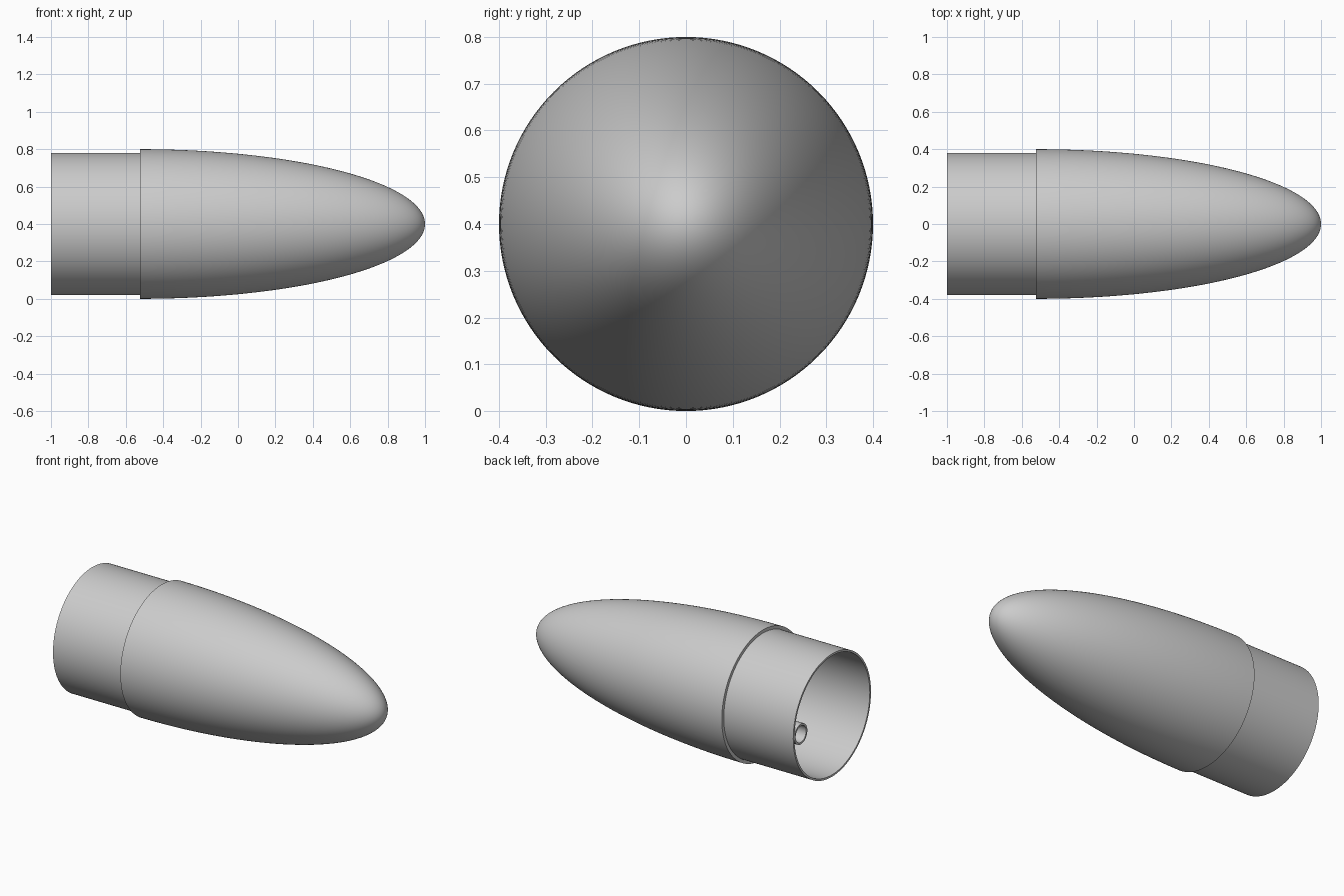
import bpy
import bmesh
import math
from mathutils import Matrix, Vector

cube = bpy.data.objects.get("Cube")
if cube:
    bpy.data.objects.remove(cube, do_unlink=True)

grey = bpy.data.materials.new("light grey")
grey.use_nodes = True
grey.diffuse_color = (0.6, 0.6, 0.6, 1)
grey.node_tree.nodes["Principled BSDF"].inputs["Base Color"].default_value = (0.6, 0.6, 0.6, 1)

AXIS_Z = 0.4
REAR, STEP, TIP = -1.0, -0.525, 1.0
NOSE_R, SHOULDER_R, WALL = 0.4, 0.38, 0.012


def revolve(name, profile, centre, closed=False, steps=128):
    """Turn a profile of (x, radius) points around the x axis."""
    bm = bmesh.new()
    verts = [bm.verts.new((x, 0, r)) for x, r in profile]
    pairs = list(zip(verts, verts[1:]))
    if closed:
        pairs.append((verts[-1], verts[0]))
    edges = [bm.edges.new(p) for p in pairs]
    bmesh.ops.spin(bm, geom=verts + edges, cent=(0, 0, 0), axis=(1, 0, 0),
                   angle=math.tau, steps=steps, use_duplicate=False)
    bmesh.ops.remove_doubles(bm, verts=bm.verts, dist=1e-5)
    bmesh.ops.recalc_face_normals(bm, faces=bm.faces)
    bmesh.ops.transform(bm, matrix=Matrix.Translation(Vector(centre)), verts=bm.verts)
    mesh = bpy.data.meshes.new(name)
    bm.to_mesh(mesh)
    bm.free()
    mesh.materials.append(grey)
    obj = bpy.data.objects.new(name, mesh)
    bpy.context.collection.objects.link(obj)
    bpy.ops.object.select_all(action="DESELECT")
    obj.select_set(True)
    bpy.context.view_layer.objects.active = obj
    bpy.ops.object.shade_smooth_by_angle(angle=math.radians(30))
    return obj


def half_ellipse(length, radius, count=48):
    """Points from the base of the nose to its tip."""
    angles = [math.pi / 2 * i / count for i in range(count + 1)]
    return [(STEP + length * math.sin(a), radius * math.cos(a)) for a in angles]


# Hollow nose with a stepped shoulder: outer skin, then back along the inner skin
inner_r = SHOULDER_R - WALL
outer = [(REAR, SHOULDER_R), (STEP, SHOULDER_R)] + half_ellipse(TIP - STEP, NOSE_R)
inner = half_ellipse(TIP - STEP - 0.03, inner_r)[::-1] + [(REAR, inner_r)]
revolve("nose_cone", outer + inner, (0, 0, AXIS_Z), closed=True)

# Small open tube lying against the inside wall of the shoulder
tube_r = 0.063
tube_profile = [(REAR, tube_r), (STEP, tube_r),
                (STEP, tube_r - WALL), (REAR, tube_r - WALL)]
revolve("inner_tube", tube_profile, (0, inner_r - tube_r, AXIS_Z), closed=True, steps=48)
